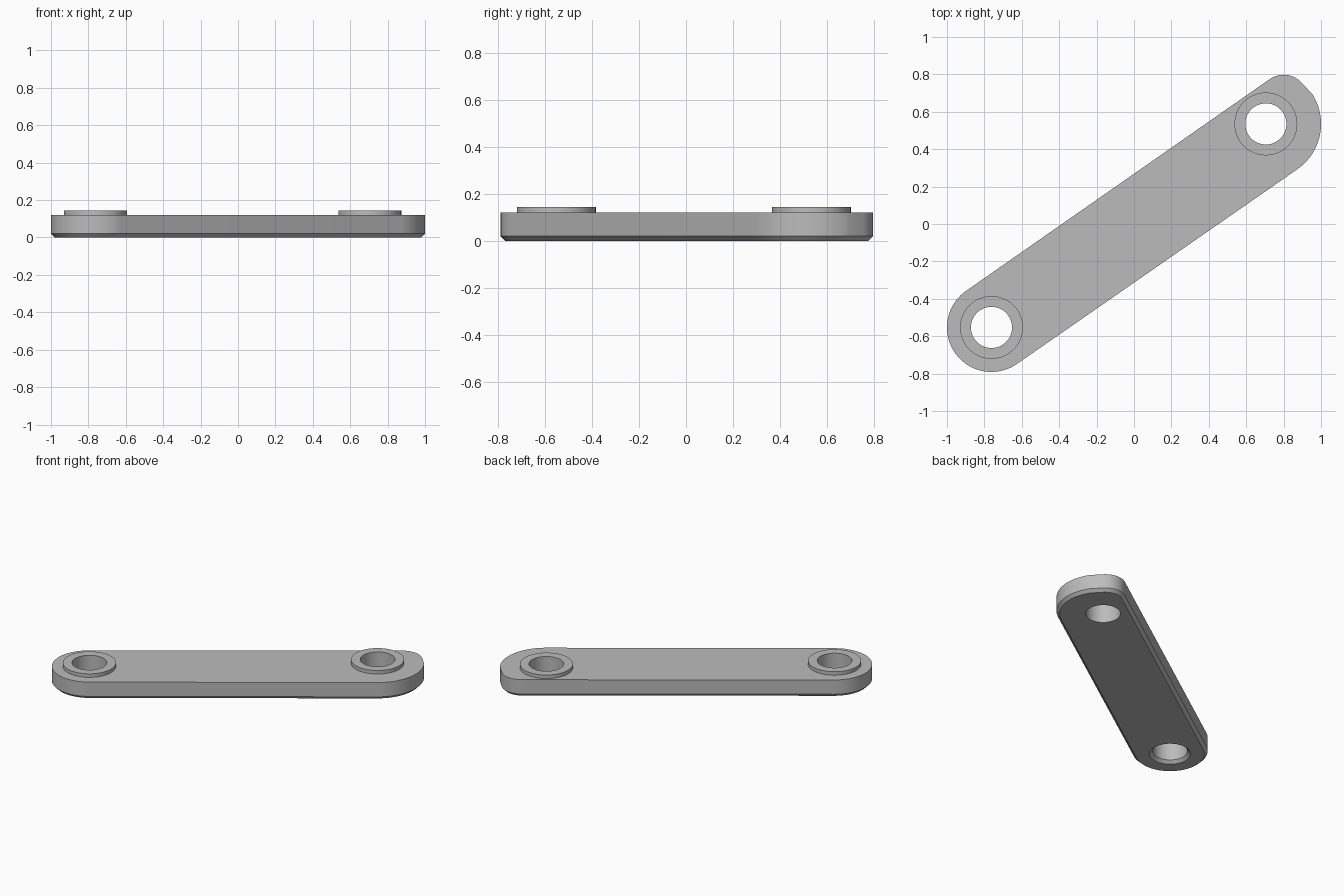
import bpy, bmesh
from math import radians, cos, sin, pi
from mathutils import Vector

cube = bpy.data.objects.get("Cube")
if cube:
    bpy.data.objects.remove(cube, do_unlink=True)

grey = bpy.data.materials.new("plain_grey")
grey.use_nodes = True
colour = (0.5, 0.5, 0.5, 1)
grey.diffuse_color = colour
grey.node_tree.nodes["Principled BSDF"].inputs["Base Color"].default_value = colour

TOP, CHAMFER, BOSS_TOP = 0.12, 0.02, 0.145
BORE, BOSS = 0.11, 0.168
LEFT_END, RIGHT_END, CORNER = (-0.762, -0.553), (0.705, 0.535), (0.8, 0.668)
TILT = 35                                   # direction of the bar in degrees
SEGMENTS = 64


def arc(centre, radius, start, end, steps):
    angles = [radians(start + (end - start) * i / steps) for i in range(steps + 1)]
    return [(centre[0] + radius * cos(a), centre[1] + radius * sin(a)) for a in angles]


def circle(centre, radius):
    return arc(centre, radius, 0, 360, SEGMENTS)[:-1]


def outline(inset):
    """Bar contour: one round end, one wide end with a small extra corner."""
    return (arc(LEFT_END, 0.238 - inset, TILT + 90, TILT + 270, 40)
            + arc(RIGHT_END, 0.295 - inset, TILT - 90, 33, 28)
            + arc(CORNER, 0.13 - inset, 40, TILT + 90, 20))


def ring(bm, points, z):
    return [bm.verts.new((x, y, z)) for x, y in points]


def bridge(bm, a, b):
    for i in range(len(a)):
        j = (i + 1) % len(a)
        bm.faces.new((a[i], a[j], b[j], b[i]))


def cap(bm, loops, up):
    """Flat face bounded by an outer loop and hole loops."""
    edges = []
    for loop in loops:
        for i, v in enumerate(loop):
            w = loop[i - 1]
            edges.append(bm.edges.get((v, w)) or bm.edges.new((v, w)))
    made = bmesh.ops.triangle_fill(bm, edges=edges, use_beauty=True,
                                   normal=Vector((0, 0, up)))
    for f in made["geom"]:
        if isinstance(f, bmesh.types.BMFace):
            f.normal_update()
            if f.normal.z * up < 0:
                f.normal_flip()


def finish(bm, name):
    mesh = bpy.data.meshes.new(name)
    bm.to_mesh(mesh)
    bm.free()
    mesh.materials.append(grey)
    obj = bpy.data.objects.new(name, mesh)
    bpy.context.collection.objects.link(obj)
    bpy.ops.object.select_all(action="DESELECT")
    obj.select_set(True)
    bpy.context.view_layer.objects.active = obj
    bpy.ops.object.shade_smooth_by_angle(angle=radians(30))


# Bar with a chamfered lower edge; only the left bore is chamfered underneath
mouths = [(LEFT_END, BORE + CHAMFER), (RIGHT_END, BORE)]
bm = bmesh.new()
base = ring(bm, outline(CHAMFER), 0)
waist = ring(bm, outline(0), CHAMFER)
rim = ring(bm, outline(0), TOP)
bridge(bm, base, waist)
bridge(bm, waist, rim)
cap(bm, [base] + [ring(bm, circle(c, r), 0) for c, r in mouths], -1)
cap(bm, [rim] + [ring(bm, circle(c, BOSS), TOP) for c, r in mouths], 1)
finish(bm, "link_bar")

# Raised bosses with the bore walls running through the bar
for name, (centre, mouth) in zip(("right_boss", "left_boss"), mouths):
    profile = [(BOSS, TOP), (BOSS, BOSS_TOP), (BORE, BOSS_TOP)]
    if mouth > BORE:
        profile.append((BORE, CHAMFER))
    profile.append((mouth, 0))
    bm = bmesh.new()
    rings = [ring(bm, circle(centre, r), z) for r, z in profile]
    for a, b in zip(rings, rings[1:]):
        bridge(bm, a, b)
    finish(bm, name)
